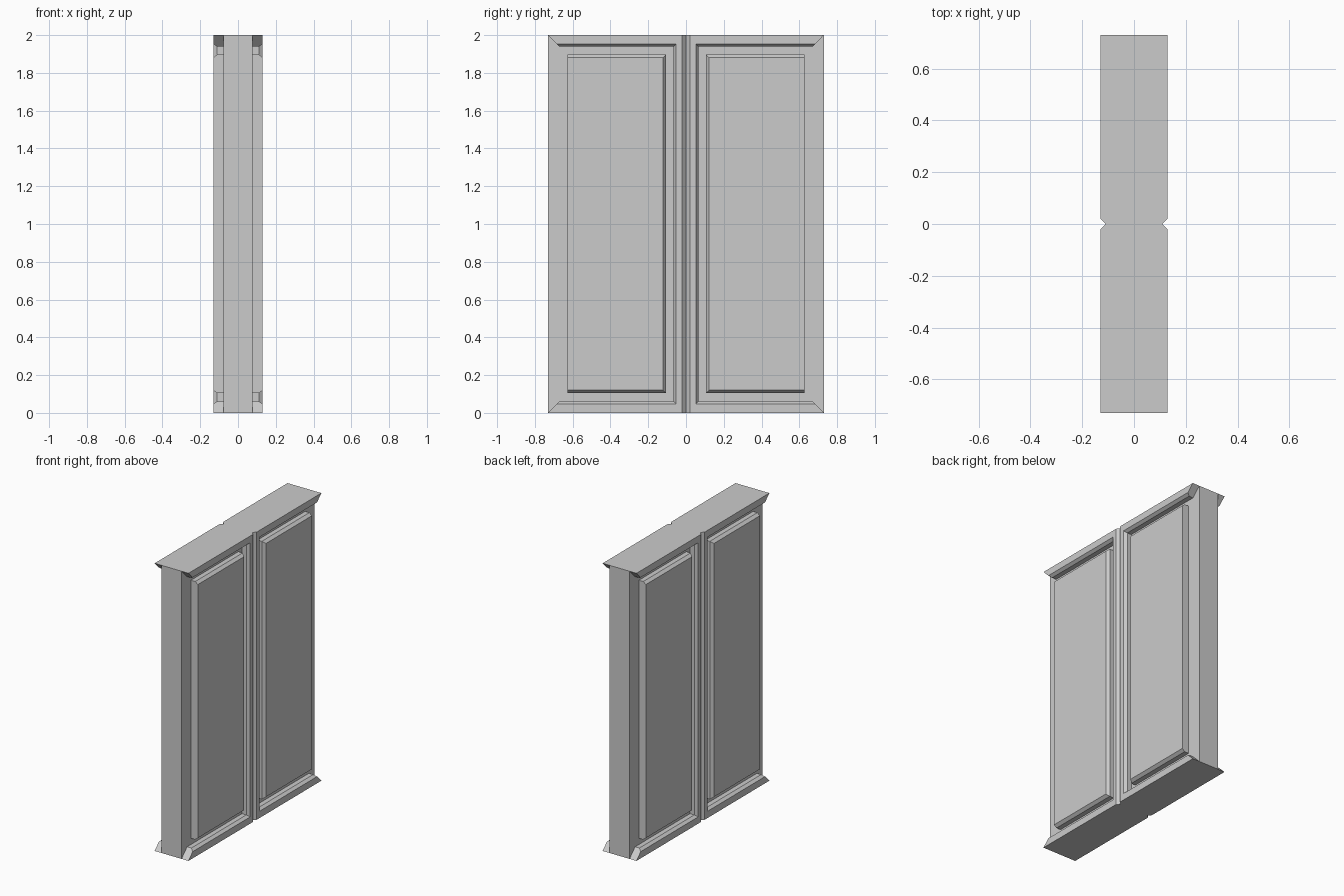
import bpy, bmesh

if "Cube" in bpy.data.objects:
    bpy.data.objects.remove(bpy.data.objects["Cube"])

W, H, CORE = 0.73, 2.0, 0.077   # half width, height, half thickness of slab


def make_object(name, loops, closed, cap_last=False, cap_ends=False, skip=()):
    """Bridge successive point loops, then mirror to both leaves and both faces."""
    bm = bmesh.new()
    rings = [[bm.verts.new(p) for p in loop] for loop in loops]
    n = len(rings[0])
    for i, (a, b) in enumerate(zip(rings, rings[1:])):
        for k in range(n if closed else n - 1):
            if (i, k) not in skip:
                j = (k + 1) % n
                bm.faces.new((a[k], a[j], b[j], b[k]))
    if cap_last:
        bm.faces.new(rings[-1])
    if cap_ends:
        for k in (0, n - 1):
            bm.faces.new([r[k] for r in rings])
    bmesh.ops.recalc_face_normals(bm, faces=bm.faces)
    # make sure the broad face points outwards (+x)
    big = max(bm.faces, key=lambda f: f.normal.x ** 2 * f.calc_area())
    if big.normal.x < 0:
        bmesh.ops.reverse_faces(bm, faces=bm.faces)
    me = bpy.data.meshes.new(name)
    bm.to_mesh(me)
    bm.free()
    ob = bpy.data.objects.new(name, me)
    bpy.context.collection.objects.link(ob)
    mod = ob.modifiers.new("mirror", 'MIRROR')
    mod.use_axis = (True, True, False)
    return ob


# Core slab
bpy.ops.mesh.primitive_cube_add(size=1, location=(0, 0, H / 2))
core = bpy.context.object
core.name = "door_core"
core.scale = (2 * CORE, 2 * W, H)

# Three-sided frame with mitred free ends: (stile offset, rail offset, x)
profile = [(0, 0, CORE), (0, 0, 0.11), (0.02, 0, 0.13),
           (0.052, 0.047, 0.13), (0.066, 0.061, 0.11), (0.066, 0.061, CORE)]
frame_loops = [[(x, W - r, H - r), (x, s, H - r), (x, s, r), (x, W - r, r)]
               for s, r, x in profile]
make_object("frame_moulding", frame_loops, closed=False, cap_ends=True,
            skip={(0, 1)})

# Raised panel, chamfered on all but its outer side: (inset, x)
panel_loops = [[(x, 0.105 + i, 0.104 + i), (x, 0.627, 0.104 + i),
                (x, 0.627, 1.898 - i), (x, 0.105 + i, 1.898 - i)]
               for i, x in [(0, CORE), (0, 0.11), (0.016, 0.13)]]
make_object("raised_panel", panel_loops, closed=True, cap_last=True)
